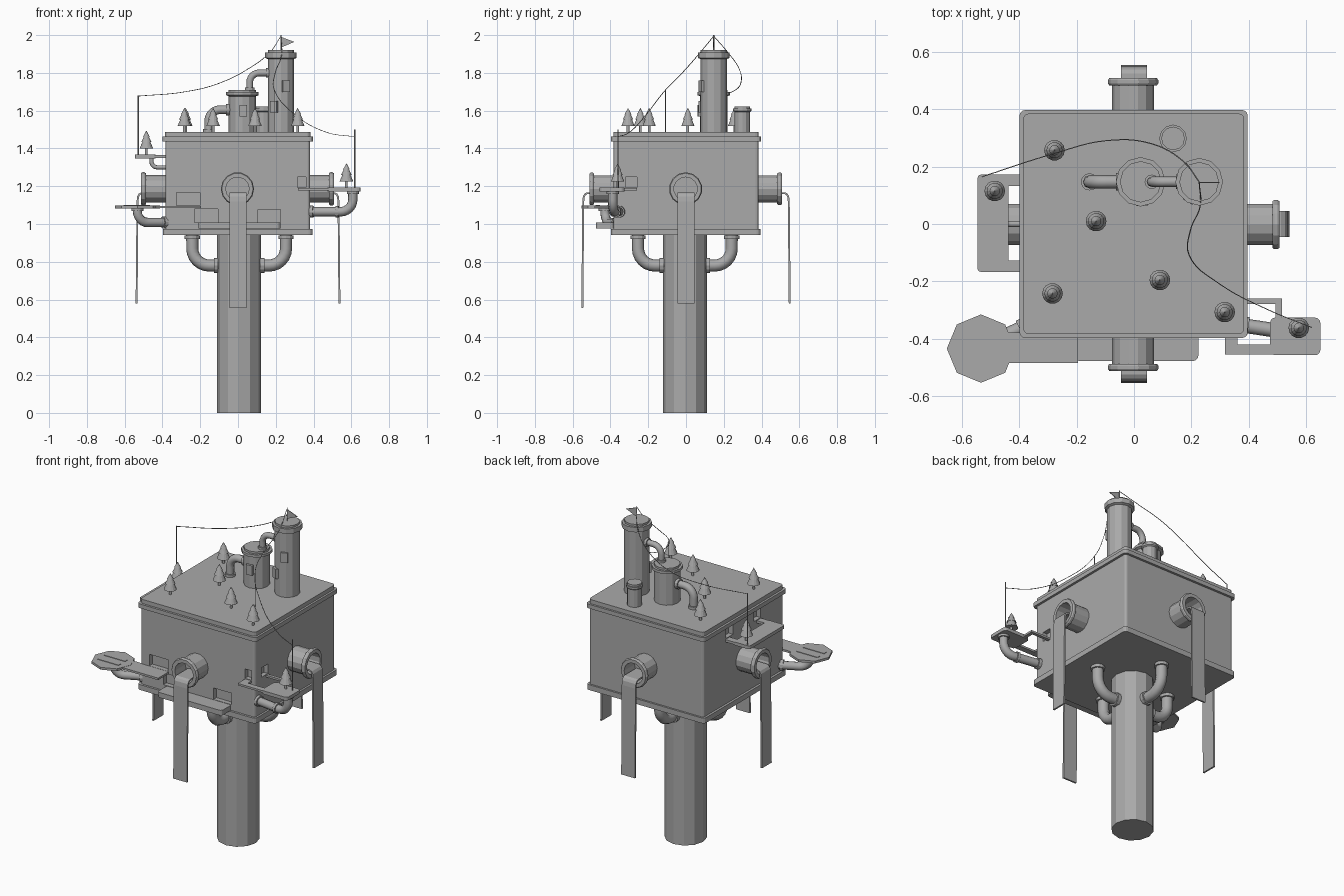
import bpy, bmesh, math
from mathutils import Vector, Matrix

if "Cube" in bpy.data.objects:
    bpy.data.objects.remove(bpy.data.objects["Cube"])

grey = bpy.data.materials.new("plain_grey")
grey.diffuse_color = (0.4, 0.4, 0.4, 1)
grey.use_nodes = True
grey.node_tree.nodes["Principled BSDF"].inputs["Base Color"].default_value = grey.diffuse_color


def add(name, bm, smooth=False):
    bmesh.ops.recalc_face_normals(bm, faces=bm.faces)
    me = bpy.data.meshes.new(name)
    bm.to_mesh(me)
    bm.free()
    me.materials.append(grey)
    for p in me.polygons:
        p.use_smooth = False
    ob = bpy.data.objects.new(name, me)
    bpy.context.collection.objects.link(ob)
    return ob


def slab(name, x0, x1, y0, y1, z0, z1, r=0.0):
    """Box with rounded upright corners."""
    bm = bmesh.new()
    bmesh.ops.create_cube(bm, size=1)
    for v in bm.verts:
        v.co = Vector(((x0 + x1) / 2 + v.co.x * (x1 - x0),
                       (y0 + y1) / 2 + v.co.y * (y1 - y0),
                       (z0 + z1) / 2 + v.co.z * (z1 - z0)))
    if r:
        up = [e for e in bm.edges if abs(e.verts[0].co.z - e.verts[1].co.z) > 1e-5]
        bmesh.ops.bevel(bm, geom=up, offset=r, segments=3, profile=0.5, affect='EDGES')
    return add(name, bm)


def lathe(name, profile, loc, axis=(0, 0, 1), n=12):
    """Spin (radius, height) pairs around an axis; zero radius closes the end."""
    bm = bmesh.new()
    rings = []
    for r, h in profile:
        if r == 0:
            rings.append([bm.verts.new((0, 0, h))])
        else:
            rings.append([bm.verts.new((r * math.cos(2 * math.pi * i / n),
                                        r * math.sin(2 * math.pi * i / n), h)) for i in range(n)])
    for a, b in zip(rings, rings[1:]):
        for i in range(n):
            j = (i + 1) % n
            q = [a[i % len(a)], a[j % len(a)], b[j % len(b)], b[i % len(b)]]
            bm.faces.new(list(dict.fromkeys(q)))
    rot = Vector((0, 0, 1)).rotation_difference(Vector(axis)).to_matrix().to_4x4()
    bm.transform(Matrix.Translation(loc) @ rot)
    return add(name, bm)


def disc(name, loc, axis, r, h, n=12):
    return lathe(name, [(0, -h / 2), (r, -h / 2), (r, h / 2), (0, h / 2)], loc, axis, n)


def tube(name, pts, r, fillet=0.0, spline='POLY', res=2):
    """Round pipe along a path with rounded bends, turned into a mesh."""
    pts = [Vector(p) for p in pts]
    path = [pts[0]]
    for a, b, c in zip(pts, pts[1:], pts[2:]):
        if not fillet:
            path.append(b)
            continue
        s, e = b + (a - b).normalized() * fillet, b + (c - b).normalized() * fillet
        w = 0.7071
        for i in range(7):
            t = i / 6
            k0, k1, k2 = (1 - t) ** 2, 2 * w * t * (1 - t), t * t
            path.append((s * k0 + b * k1 + e * k2) / (k0 + k1 + k2))
    path.append(pts[-1])
    cu = bpy.data.curves.new(name, 'CURVE')
    cu.dimensions = '3D'
    cu.bevel_depth, cu.bevel_resolution, cu.use_fill_caps = r, res, True
    cu.resolution_u = 6
    if spline == 'POLY':
        sp = cu.splines.new('POLY')
        sp.points.add(len(path) - 1)
        for q, p in zip(sp.points, path):
            q.co = (*p, 1)
    else:
        sp = cu.splines.new('BEZIER')
        sp.bezier_points.add(len(path) - 1)
        for q, p in zip(sp.bezier_points, path):
            q.co = p
            q.handle_left_type = q.handle_right_type = 'AUTO'
    tmp = bpy.data.objects.new(name + "_path", cu)
    bpy.context.collection.objects.link(tmp)
    dg = bpy.context.evaluated_depsgraph_get()
    me = bpy.data.meshes.new_from_object(tmp.evaluated_get(dg))
    bpy.data.objects.remove(tmp)
    me.name = name
    me.materials.clear()
    me.materials.append(grey)
    ob = bpy.data.objects.new(name, me)
    bpy.context.collection.objects.link(ob)
    return ob


# central column and the four bent pipes under the house
CX, CY = 0.006, -0.006
lathe("column", [(0, 0), (0.117, 0), (0.117, 0.96), (0, 0.96)], (CX, CY, 0))
for i in range(4):
    d = Vector((math.cos(i * math.pi / 2), math.sin(i * math.pi / 2), 0))
    c = Vector((CX, CY, 0))
    z = Vector((0, 0, 1))
    tube("under_pipe", [c + d * 0.248 + z * 0.95, c + d * 0.248 + z * 0.78, c + d * 0.1 + z * 0.78], 0.032, 0.09)
    disc("under_pipe_top_collar", c + d * 0.248 + z * 0.93, z, 0.04, 0.018)
    disc("under_pipe_side_collar", c + d * 0.122 + z * 0.78, d, 0.04, 0.022)

# main house block with doorways cut in
house = slab("house_body", -0.384, 0.382, -0.384, 0.383, 0.95, 1.45, 0.015)
doors = [(-0.325, -0.2, -0.42, -0.355, 1.097, 1.167), (-0.23, -0.105, -0.42, -0.355, 1.009, 1.08),
         (0.105, 0.225, -0.42, -0.355, 1.009, 1.078), (0.315, 0.36, -0.42, -0.355, 1.193, 1.25),
         (0.355, 0.42, -0.32, -0.26, 1.193, 1.25),
         (-0.42, -0.355, 0.1, 0.165, 1.369, 1.425), (-0.42, -0.355, -0.165, -0.1, 1.369, 1.425)]
for k in doors:
    cut = slab("door_cutter", *k)
    cut.hide_render = True
    cut.hide_set(True)
    m = house.modifiers.new("doorway", 'BOOLEAN')
    m.object, m.operation, m.solver = cut, 'DIFFERENCE', 'EXACT'
slab("base_trim", -0.398, 0.394, -0.397, 0.394, 0.942, 0.974, 0.02)
slab("roof_band", -0.399, 0.396, -0.397, 0.397, 1.437, 1.462, 0.02)
slab("roof_lid", -0.386, 0.384, -0.384, 0.385, 1.46, 1.487, 0.02)

# four outlets, each with a falling sheet of water
outlet = [(0.073, 0), (0.073, 0.105), (0.083, 0.105), (0.088, 0.112), (0.088, 0.123), (0.083, 0.13),
          (0.062, 0.13), (0.062, 0.03), (0, 0.03)]
for i, low in enumerate((0.58, 0.58, 0.58, 0.555)):
    a = i * math.pi / 2
    d = Vector((math.cos(a), math.sin(a), 0))
    lathe("outlet", outlet, d * 0.38 + Vector((-0.003, -0.002, 1.186)), d, 14)
    bm = bmesh.new()
    rows = []
    e = 0.008 if i % 2 else -0.004
    for o, zz in ((0.41, 1.163), (0.515 + e, 1.163), (0.526 + e, 1.157), (0.533 + e, 1.145),
                  (0.536 + e, 1.12), (0.541 + e, low)):
        rows.append([bm.verts.new((o, s * 0.046, zz)) for s in (-1, 1)])
    for p, q in zip(rows, rows[1:]):
        bm.faces.new((p[0], p[1], q[1], q[0]))
    bm.transform(Matrix.Rotation(a, 4, 'Z'))
    w = add("waterfall", bm)
    s = w.modifiers.new("thickness", 'SOLIDIFY')
    s.thickness, s.offset = 0.01, 0


# chimneys on the roof
def chimney(name, x, y, r, top, rim, h):
    lathe(name, [(0, 1.48), (r, 1.48), (r, top - h - 0.012), (rim, top - h - 0.006), (rim, top - 0.012),
                 (r, top - 0.012), (r, top), (0, top)], (x, y, 0))


chimney("tall_chimney", 0.227, 0.147, 0.069, 1.92, 0.083, 0.035)
chimney("middle_chimney", 0.023, 0.147, 0.072, 1.71, 0.086, 0.022)
chimney("short_chimney", 0.136, 0.298, 0.041, 1.623, 0.048, 0.018)
for x, y, ang, r, zz in ((0.023, 0.147, -86, 0.072, 1.6), (0.227, 0.147, -120, 0.069, 1.62),
                         (0.227, 0.147, -68, 0.066, 1.73)):
    w = slab("chimney_window", r - 0.008, r + 0.012, -0.02, 0.02, -0.03, 0.03)
    w.location, w.rotation_euler = (x, y, zz), (0, 0, math.radians(ang))

# roof pipes
tube("roof_pipe", [(-0.155, 0.147, 1.48), (-0.155, 0.147, 1.605), (-0.03, 0.147, 1.605)], 0.023, 0.06)
disc("roof_pipe_foot", (-0.155, 0.147, 1.495), (0, 0, 1), 0.03, 0.016)
disc("roof_pipe_collar", (-0.054, 0.147, 1.605), (1, 0, 0), 0.03, 0.018)
tube("link_pipe", [(0.062, 0.147, 1.7), (0.062, 0.147, 1.8), (0.18, 0.147, 1.8)], 0.018, 0.05)
disc("link_pipe_foot", (0.062, 0.147, 1.716), (0, 0, 1), 0.025, 0.014)
disc("link_pipe_collar", (0.155, 0.147, 1.8), (1, 0, 0), 0.025, 0.016)

# flag, posts and sagging wires
tube("flag_pole", [(0.227, 0.147, 1.91), (0.227, 0.147, 2.0)], 0.003, res=0)
bm = bmesh.new()
bm.faces.new([bm.verts.new(p) for p in ((0.23, 0.147, 1.99), (0.23, 0.147, 1.935), (0.298, 0.147, 1.964))])
flag = add("flag", bm)
flag.modifiers.new("thickness", 'SOLIDIFY').thickness = 0.004
tube("left_post", [(-0.528, 0.165, 1.36), (-0.528, 0.165, 1.68)], 0.003, res=0)
tube("right_post", [(0.618, -0.36, 1.18), (0.618, -0.36, 1.5)], 0.003, res=0)
tube("roof_post", [(0.192, -0.108, 1.48), (0.192, -0.108, 1.713)], 0.002, res=0)
tube("left_wire", [(0.227, 0.147, 1.995), (0.17, 0.22, 1.91), (0.06, 0.28, 1.825), (-0.1, 0.29, 1.745),
                   (-0.28, 0.245, 1.7), (-0.528, 0.165, 1.677)], 0.002, spline='BEZIER', res=0)
tube("right_wire", [(0.227, 0.147, 1.995), (0.23, 0.06, 1.89), (0.197, -0.02, 1.8), (0.192, -0.108, 1.71),
                    (0.3, -0.21, 1.58), (0.47, -0.3, 1.485), (0.618, -0.36, 1.462)], 0.002, spline='BEZIER', res=0)

# fir trees on the roof and on two platforms
fir = [(0, 0), (0.007, 0), (0.007, 0.037), (0.036, 0.034), (0.02, 0.072), (0.028, 0.068),
       (0.012, 0.1), (0.018, 0.096), (0, 0.13)]
for p in ((-0.277, 0.257, 1.485), (-0.132, 0.01, 1.485), (-0.284, -0.242, 1.485), (0.09, -0.195, 1.485),
          (0.316, -0.307, 1.485), (-0.485, 0.115, 1.365), (0.574, -0.362, 1.192)):
    lathe("fir_tree", fir, p, n=14)

# left platform with two short bridges and a small support pipe
slab("left_platform", -0.545, -0.438, -0.167, 0.172, 1.347, 1.367, 0.012)
for y in (-0.148, 0.152):
    slab("left_bridge", -0.45, -0.38, y - 0.02, y + 0.02, 1.35, 1.365)
tube("left_support_pipe", [(-0.458, 0, 1.35), (-0.458, 0, 1.3), (-0.38, 0, 1.3)], 0.011, 0.03)

# front right platform with two angled walkways and a support pipe
slab("right_platform", 0.474, 0.649, -0.457, -0.326, 1.172, 1.192, 0.018)
for k in ((0.317, 0.36, -0.455, -0.38), (0.317, 0.49, -0.455, -0.42),
          (0.38, 0.515, -0.279, -0.26), (0.493, 0.515, -0.335, -0.26)):
    slab("right_walkway", *k, 1.178, 1.19)
tube("right_support_pipe", [(0.37, -0.352, 1.065), (0.608, -0.388, 1.065), (0.608, -0.388, 1.175)], 0.025, 0.065)
disc("right_pipe_wall_collar", (0.39, -0.355, 1.065), (0.99, -0.15, 0), 0.032, 0.018)
disc("right_pipe_mid_collar", (0.525, -0.375, 1.065), (0.99, -0.15, 0), 0.031, 0.016)
disc("right_pipe_top_collar", (0.608, -0.388, 1.166), (0, 0, 1), 0.032, 0.014)

# landing pad, its walkway and support pipe
disc("landing_pad", (-0.533, -0.434, 1.09), (0, 0, 1), 0.119, 0.014, 8)
for y in (-0.405, -0.467):
    slab("pad_stripe", -0.605, -0.465, y - 0.011, y + 0.011, 1.096, 1.1)
slab("pad_walkway", -0.45, -0.195, -0.485, -0.378, 1.084, 1.096)
tube("pad_support_pipe", [(-0.37, -0.352, 1.008), (-0.533, -0.43, 1.008), (-0.533, -0.43, 1.09)], 0.025, 0.06)
disc("pad_pipe_wall_collar", (-0.39, -0.362, 1.008), (-0.9, -0.43, 0), 0.032, 0.018)
disc("pad_pipe_top_collar", (-0.533, -0.43, 1.077), (0, 0, 1), 0.032, 0.014)

# front ledge under the doors
slab("front_ledge", -0.208, 0.224, -0.477, -0.38, 0.976, 1.007, 0.018)
